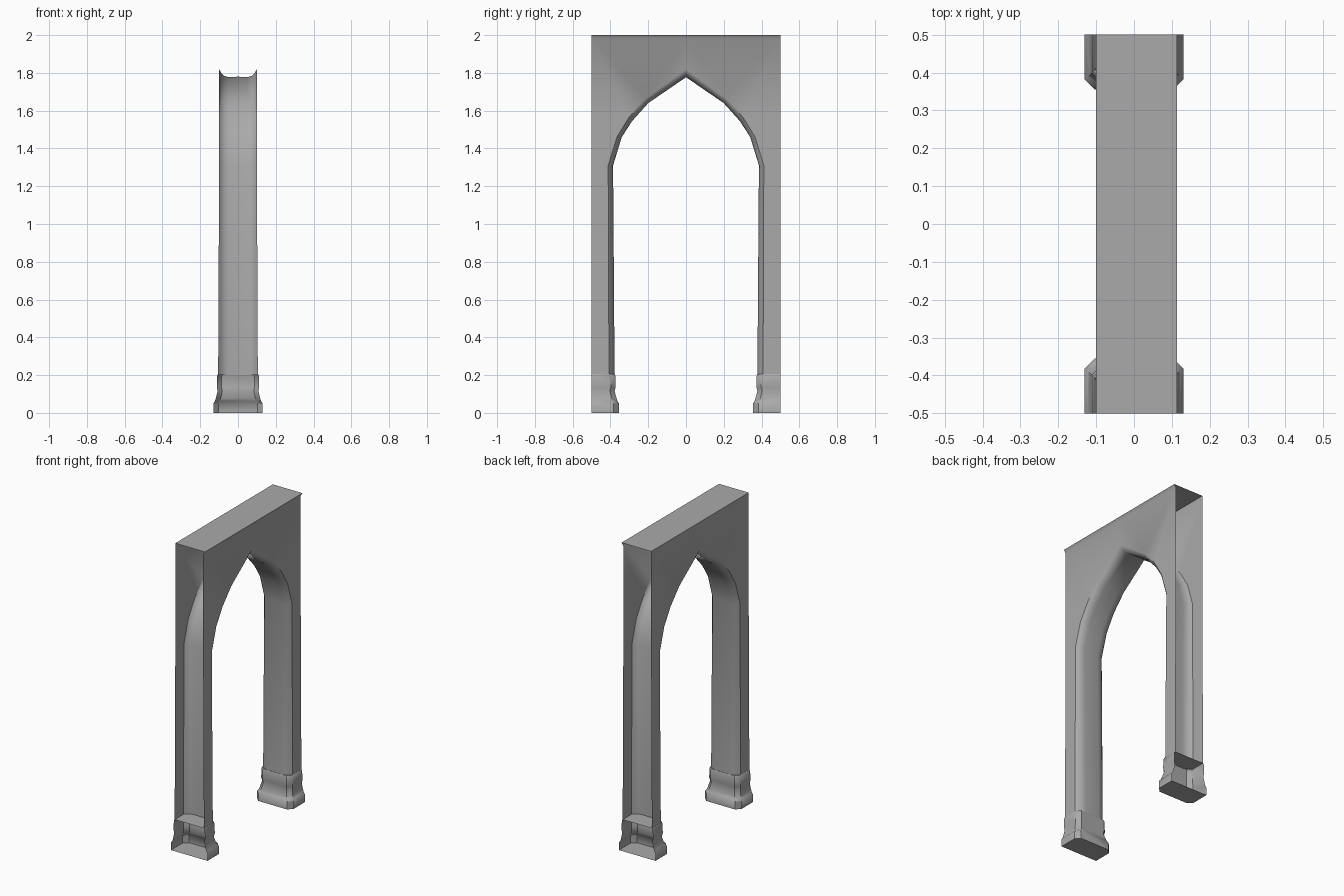
import bpy
import bmesh
import math

if "Cube" in bpy.data.objects:
    bpy.data.objects.remove(bpy.data.objects["Cube"])

stone = bpy.data.materials.new("grey stone")
stone.use_nodes = True
GREY = (0.4, 0.4, 0.4, 1)
stone.diffuse_color = GREY
stone.node_tree.nodes["Principled BSDF"].inputs["Base Color"].default_value = GREY

END, TOP, HALF, LIP = 0.5, 2.0, 0.1, 0.113


def finish(name, bm, angle):
    """Weld, orient outward, mirror across y and shade."""
    bmesh.ops.remove_doubles(bm, verts=bm.verts, dist=0.0005)
    bmesh.ops.recalc_face_normals(bm, faces=bm.faces)
    mesh = bpy.data.meshes.new(name)
    bm.to_mesh(mesh)
    bm.free()
    mesh.materials.append(stone)
    obj = bpy.data.objects.new(name, mesh)
    bpy.context.collection.objects.link(obj)
    mirror = obj.modifiers.new("Mirror", "MIRROR")
    mirror.use_axis = (False, True, False)
    mirror.use_clip = True
    bpy.ops.object.select_all(action="DESELECT")
    obj.select_set(True)
    bpy.context.view_layer.objects.active = obj
    bpy.ops.object.shade_smooth_by_angle(angle=math.radians(angle))
    return obj


def loft(bm, rows):
    """Bridge consecutive rows of points with quads."""
    rings = [[bm.verts.new(p) for p in row] for row in rows]
    for a, b in zip(rings, rings[1:]):
        for i in range(len(a) - 1):
            bm.faces.new((a[i], a[i + 1], b[i + 1], b[i]))
    return rings


# Stations up the opening: inner edge, outer edge, outer frame (y, z), half width
stations = [
    ((0.378, 0.20), (0.408, 0.20), (END, 0.20), 0.105),
    ((0.386, 1.31), (0.412, 1.31), (END, 1.31), HALF),
    ((0.340, 1.46), (0.366, 1.46), (END, 1.46), HALF),
    ((0.285, 1.545), (0.302, 1.565), (END, 1.565), HALF),
    ((0.200, 1.64), (0.212, 1.665), (END, 1.98), HALF),
    ((0, 1.777), (0, 1.82), (0, 1.98), HALF),
]


def section(inner, outer, frame, half):
    """Rounded section across the opening, from one wall face to the other."""
    def at(x, t):
        return (x, *(i + (o - i) * t for i, o in zip(inner, outer)))
    side = [(half, 1), (0.088, 0.5), (0.072, 0.16), (0.05, 0)]
    return ([at(-x, t) for x, t in side] + [at(0, 0.07)]
            + [at(x, t) for x, t in reversed(side)])


# Arch shell: rounded soffit, both wall faces, flat top with a lip on one side
bm = bmesh.new()
loft(bm, [section(*s) for s in stations])
for s in (-1, 1):
    loft(bm, [[(s * half, *outer), (s * half, *frame)]
              for inner, outer, frame, half in stations])
loft(bm, [[(-HALF, y, 1.98), (-HALF, y, TOP), (LIP, y, TOP), (HALF, y, 1.98)]
          for y in (END, 0)])
finish("arch_shell", bm, 40)

# Moulded plinths: height, half width, inner y, corner cut; open at the outer end
profile = [
    (0, 0.131, 0.355, 0.028),
    (0.05, 0.131, 0.355, 0.028),
    (0.062, 0.122, 0.363, 0.026),
    (0.075, 0.118, 0.367, 0.026),
    (0.115, 0.108, 0.378, 0.025),
    (0.135, 0.112, 0.373, 0.025),
    (0.195, 0.111, 0.373, 0.025),
    (0.205, 0.106, 0.377, 0.025),
]
bm = bmesh.new()
rows = []
for z, w, y, c in profile:
    rows.append([(-w, END, z), (-w, y + c, z), (c - w, y, z),
                 (w - c, y, z), (w, y + c, z), (w, END, z)])
rings = loft(bm, rows)
bm.faces.new(rings[0])
bm.faces.new(rings[-1])
finish("plinths", bm, 40)
